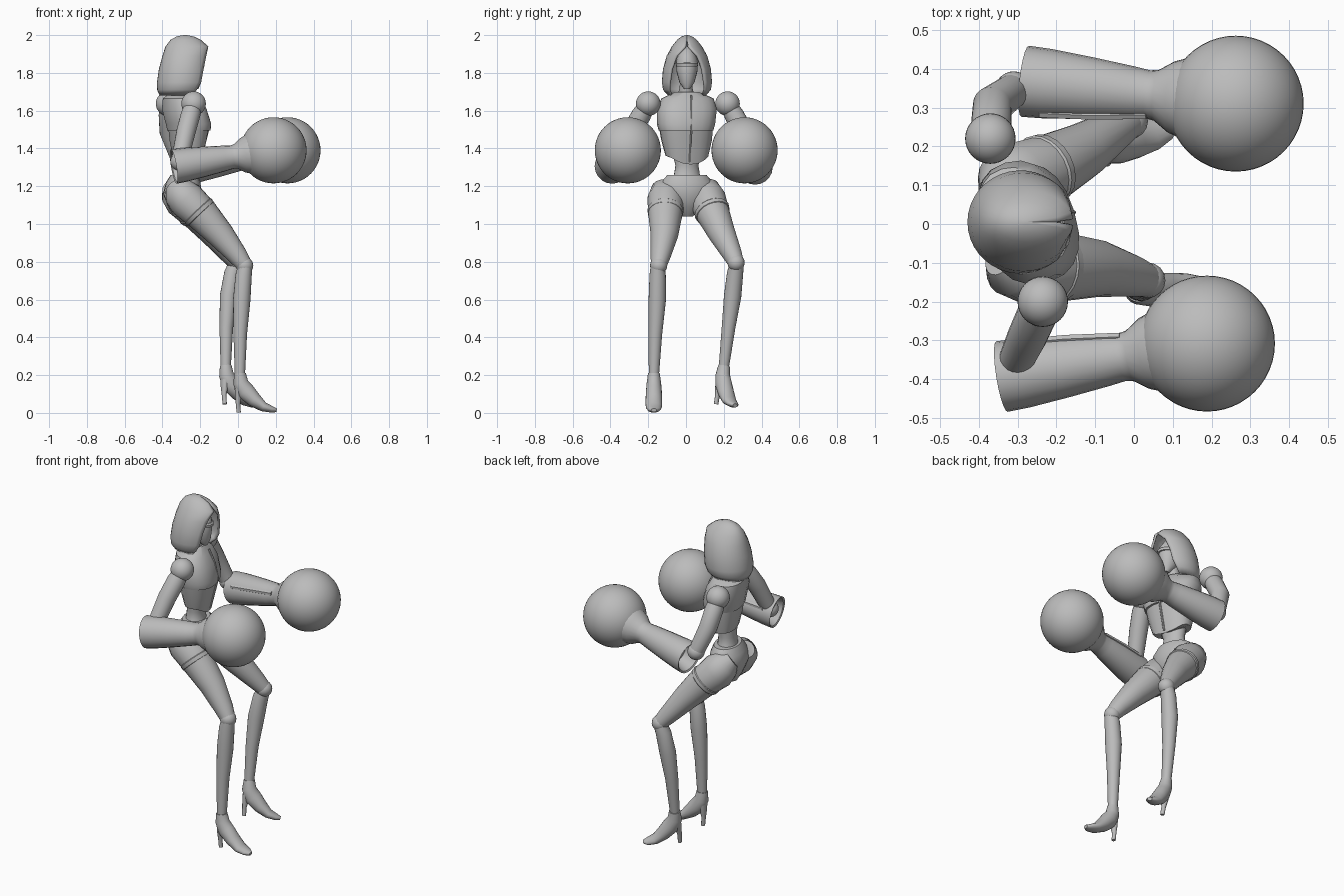
import bpy, bmesh, math
from mathutils import Vector, Matrix

if "Cube" in bpy.data.objects:
    bpy.data.objects.remove(bpy.data.objects["Cube"])

grey = bpy.data.materials.new("plain grey")
grey.use_nodes = True
grey.diffuse_color = (0.5, 0.5, 0.5, 1)
grey.node_tree.nodes["Principled BSDF"].inputs["Base Color"].default_value = (0.5, 0.5, 0.5, 1)


def finish(name, bm, angle=40):
    bmesh.ops.recalc_face_normals(bm, faces=bm.faces)
    mesh = bpy.data.meshes.new(name)
    bm.to_mesh(mesh)
    bm.free()
    obj = bpy.data.objects.new(name, mesh)
    bpy.context.collection.objects.link(obj)
    mesh.materials.append(grey)
    bpy.ops.object.select_all(action='DESELECT')
    obj.select_set(True)
    bpy.context.view_layer.objects.active = obj
    bpy.ops.object.shade_smooth_by_angle(angle=math.radians(angle))
    return obj


def loft(name, rings, axis=None, yaw=0, n=20, matrix=None, power=1, point=0):
    """Skin rings (x, y, z, side radius, depth radius); axis fixes their tilt."""
    bm = bmesh.new()
    front = Vector((math.cos(math.radians(yaw)), math.sin(math.radians(yaw)), 0))
    centres = [Vector(r[:3]) for r in rings]
    loops = []
    for i, r in enumerate(rings):
        along = axis or centres[min(i + 1, len(rings) - 1)] - centres[max(i - 1, 0)]
        along = Vector(along).normalized()
        hint = front if abs(along.dot(front)) < 0.9 else Vector((0, 0, 1))
        side = along.cross(hint).normalized()
        depth = side.cross(along)
        loop = []
        for k in range(n):
            t = math.tau * k / n
            c, s = (math.copysign(abs(f) ** power, f) for f in (math.cos(t), math.sin(t)))
            p = centres[i] + depth * c * r[-1] + side * s * r[3]
            if i == 0:
                p.z -= point * max(0, c) ** 3
            loop.append(bm.verts.new(p))
        loops.append(loop)
    for a, b in zip(loops, loops[1:]):
        for k in range(n):
            j = (k + 1) % n
            bm.faces.new((a[k], a[j], b[j], b[k]))
    bm.faces.new(loops[0])
    bm.faces.new(loops[-1])
    if matrix:
        bm.transform(matrix)
    return finish(name, bm)


def ball(name, centre, radius, scale=(1, 1, 1), seg=32):
    bm = bmesh.new()
    bmesh.ops.create_uvsphere(bm, u_segments=seg, v_segments=seg // 2, radius=radius)
    bm.transform(Matrix.Translation(centre) @ Matrix.Diagonal((*scale, 1)))
    return finish(name, bm)


# Hood: horseshoe rings, wide open at the face and closed at the crown
bm = bmesh.new()
prev = None
for z, cx, a, b, gap in ((1.68, -.305, .11, .10, 60), (1.71, -.30, .128, .127, 50),
                         (1.75, -.292, .137, .133, 45), (1.82, -.284, .135, .127, 41),
                         (1.89, -.275, .125, .108, 31), (1.94, -.27, .114, .08, 6),
                         (1.975, -.277, .08, .052, 1), (1.993, -.28, .045, .028, 1),
                         (2.0, -.28, .008, .006, 1)):
    g = math.radians(gap)
    row = []
    for k in range(29):
        t = g + (math.tau - 2 * g) * k / 28
        row.append(bm.verts.new((cx + a * math.cos(t), .005 + b * math.sin(t), z)))
    if prev:
        for k in range(28):
            bm.faces.new((prev[k], prev[k + 1], row[k + 1], row[k]))
    prev = row
bm.faces.new(prev)
hood = finish("hood", bm)
shell = hood.modifiers.new("thickness", 'SOLIDIFY')
shell.thickness = .012
shell.offset = -1

# Head, face mask and neck
loft("head", [(-.225, .005, 1.715, .015, .015), (-.24, .005, 1.75, .04, .045),
              (-.255, .005, 1.81, .056, .068), (-.262, .005, 1.87, .056, .072),
              (-.27, .005, 1.92, .036, .045), (-.27, .005, 1.94, .01, .01)], axis=(0, 0, 1))
loft("face_band", [(-.25, .005, 1.835, .057, .072), (-.252, .005, 1.85, .06, .075),
                   (-.254, .005, 1.856, .056, .07)], axis=(0, 0, 1))
loft("neck", [(-.30, 0, 1.66, .05, .05), (-.285, 0, 1.72, .034, .036),
              (-.265, .005, 1.79, .034, .04)], axis=(0, 0, 1))

# Torso, turned slightly towards the left side
TURN = 17
loft("waist", [(-.285, .005, 1.2, .10, .075), (-.285, .005, 1.26, .07, .055),
               (-.285, .005, 1.31, .062, .05), (-.275, .005, 1.40, .085, .06)],
     axis=(0, 0, 1), yaw=TURN)
loft("ribcage", [(-.27, .005, 1.36, .115, .068), (-.265, .003, 1.44, .135, .09),
                 (-.262, 0, 1.515, .145, .10)], axis=(0, 0, 1), yaw=TURN, power=.85, point=.045)
loft("chest", [(-.26, 0, 1.495, .145, .108), (-.262, 0, 1.53, .155, .113),
               (-.285, .005, 1.61, .16, .11), (-.30, .008, 1.665, .14, .09),
               (-.295, .005, 1.70, .06, .055)], axis=(0, 0, 1), yaw=TURN, power=.85)
loft("chest_seam", [(-.20, .02, 1.33, .006, .006), (-.155, .03, 1.515, .006, .006),
                    (-.18, .03, 1.61, .006, .006), (-.215, .028, 1.68, .006, .006)], n=6)

# Pelvis
loft("pelvis", [(-.30, .005, 1.04, .03, .04), (-.295, .005, 1.09, .085, .075),
                (-.295, .005, 1.16, .145, .10), (-.29, .005, 1.22, .14, .09),
                (-.285, .005, 1.26, .105, .07)], axis=(0, 0, 1), yaw=10)

# Arms: shoulder, upper arm, elbow, open gauntlet and big round fist
ARMS = {
    "right": ((-.235, -.2, 1.637), (-.275, -.29, 1.49), (-.31, -.365, 1.33),
              (-.335, -.392, 1.305), (.188, -.308, 1.39)),
    "left": ((-.37, .22, 1.637), (-.365, .305, 1.49), (-.31, .345, 1.34),
             (-.275, .367, 1.30), (.262, .31, 1.39)),
}
for label, (shoulder, middle, elbow, cuff, fist) in ARMS.items():
    ball(label + "_shoulder", shoulder, .065)
    ball(label + "_elbow", elbow, .048)
    loft(label + "_upper_arm", [(*shoulder, .042), (*Vector(shoulder).lerp(middle, .4), .052),
                                (*middle, .051), (*elbow, .044)])
    start, end = Vector(cuff), Vector(fist)
    axis = end - start
    sleeve = ((.14, .06), (0, .082), (-.01, .092), (.1, .09), (.3, .08), (.5, .068),
              (.58, .062), (.62, .066), (.69, .092), (.78, .11))
    loft(label + "_gauntlet", [(*start.lerp(end, f), r) for f, r in sleeve], axis=axis)
    inward = Vector((0, -math.copysign(1, cuff[1]), .5)).normalized()
    loft(label + "_gauntlet_ridge", [(*(start.lerp(end, f) + inward * d), .012)
                                     for f, d in ((.06, .088), (.3, .079), (.57, .06))], n=6)
    ball(label + "_fist", fist, .175, seg=48)

# Legs: thigh, knee, shin and high heeled shoe
LEGS = {
    "right": ([(-.345, -.085, 1.2, .05), (-.32, -.10, 1.175, .085), (-.275, -.105, 1.13, .10),
               (-.19, -.11, 1.05, .09), (-.09, -.115, .94, .073), (0, -.135, .83, .053),
               (.035, -.145, .78, .042)],
              [(.04, -.15, .79, .036), (.03, -.15, .73, .043), (.02, -.152, .6, .046),
               (.012, -.162, .42, .036), (.01, -.17, .2, .027)], 0, 0),
    "left": ([(-.36, .07, 1.2, .05), (-.335, .095, 1.175, .085), (-.295, .112, 1.13, .10),
              (-.215, .145, 1.05, .088), (-.13, .19, .95, .072), (-.045, .245, .84, .052),
              (-.01, .265, .795, .042)],
             [(-.01, .27, .8, .036), (-.03, .26, .74, .043), (-.05, .247, .62, .046),
              (-.062, .225, .45, .036), (-.065, .2, .24, .027)], 30, -11),
}
SHOE = ((0, 0, .01, .031, .031), (.004, 0, -.04, .038, .04), (.03, 0, -.085, .042, .048),
        (.075, 0, -.13, .044, .04), (.125, 0, -.168, .043, .026), (.17, 0, -.182, .034, .017),
        (.195, 0, -.186, .014, .01))
HEEL = ((-.006, 0, -.06, .03, .022), (-.008, 0, -.11, .022, .018),
        (-.01, 0, -.15, .013, .012), (-.006, 0, -.198, .012, .011))
for label, (thigh, shin, yaw, roll) in LEGS.items():
    loft(label + "_thigh", thigh)
    loft(label + "_shin", shin)
    ball(label + "_knee", thigh[-1][:3], .046, seg=16)
    hip = Vector(thigh[2][:3]).lerp(thigh[3][:3], .75)
    down = Vector(thigh[4][:3]) - hip
    loft(label + "_thigh_band", [(*(hip + down * f), r) for f, r in
                                 ((-.04, .09), (0, .096), (.12, .093), (.16, .085))], axis=down)
    place = (Matrix.Translation(shin[-1][:3]) @ Matrix.Rotation(math.radians(roll), 4, 'X')
             @ Matrix.Rotation(math.radians(yaw), 4, 'Z'))
    loft(label + "_shoe", SHOE, matrix=place)
    loft(label + "_heel", HEEL, axis=(0, 0, 1), n=12, matrix=place)
